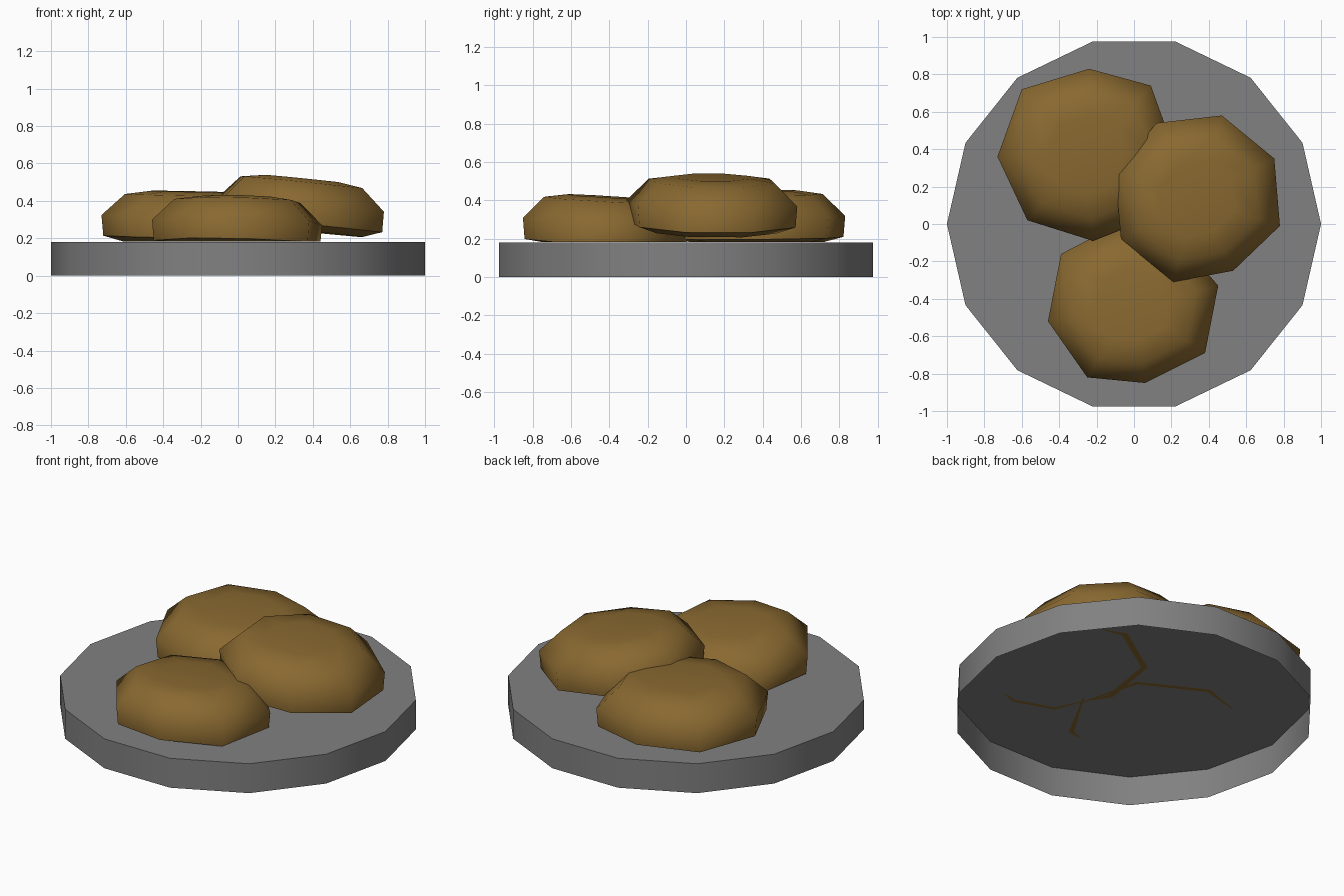
import bpy, bmesh, math
from mathutils import Vector

cube = bpy.data.objects.get("Cube")
if cube:
    bpy.data.objects.remove(cube)


def material(name, color):
    mat = bpy.data.materials.new(name)
    mat.use_nodes = True
    mat.diffuse_color = (*color, 1)
    mat.node_tree.nodes["Principled BSDF"].inputs["Base Color"].default_value = (*color, 1)
    return mat


def finish(bm, name, mat, angle):
    mesh = bpy.data.meshes.new(name)
    bm.to_mesh(mesh)
    bm.free()
    mesh.materials.append(mat)
    obj = bpy.data.objects.new(name, mesh)
    bpy.context.collection.objects.link(obj)
    bpy.ops.object.select_all(action="DESELECT")
    obj.select_set(True)
    bpy.context.view_layer.objects.active = obj
    bpy.ops.object.shade_smooth_by_angle(angle=math.radians(angle))
    return obj


GREY = material("plate grey", (0.22, 0.22, 0.22))
BROWN = material("baked brown", (0.25, 0.14, 0.03))
PLATE_TOP = 0.18

# Plate: fourteen-sided disc with a skirt, open underneath
bm = bmesh.new()
rim = [Vector((math.cos(i * math.tau / 14), math.sin(i * math.tau / 14), 0)) for i in range(14)]
low = [bm.verts.new(p) for p in rim]
high = [bm.verts.new(p + Vector((0, 0, PLATE_TOP))) for p in rim]
bm.faces.new(high)
for i in range(14):
    j = (i + 1) % 14
    bm.faces.new((low[i], low[j], high[j], high[i]))
finish(bm, "plate", GREY, 40)

# Bun cross-section: share of the outline radius, height above the rim's underside
PROFILE = ((0.75, -0.035), (0.98, 0), (1, 0.11), (0.74, 0.225), (0.45, 0.245))


def bun(name, outline, base, slope):
    """Lumpy bun lofted from its outline; slope is the rise per unit of x and y."""
    bm = bmesh.new()
    center = sum((Vector(p) for p in outline), Vector((0, 0))) / len(outline)

    def point(offset, height):
        z = base + height + offset.dot(Vector(slope))
        xy = center + offset
        return bm.verts.new((xy.x, xy.y, max(z, PLATE_TOP + 0.002)))

    rings = [[point((Vector(p) - center) * r, h) for p in outline] for r, h in PROFILE]
    n = len(outline)
    for a, b in zip(rings, rings[1:]):
        for i in range(n):
            j = (i + 1) % n
            bm.faces.new((a[i], a[j], b[j], b[i]))
    bm.faces.new(reversed(rings[0]))
    bm.faces.new(rings[-1])
    return finish(bm, name, BROWN, 62)


# Three buns, outlines counter-clockwise
bun("back_bun", ((0.22, 0.38), (0.09, 0.74), (-0.24, 0.83), (-0.6, 0.72),
                 (-0.73, 0.36), (-0.57, 0.02), (-0.22, -0.09), (0.08, 0.03)),
    0.205, (-0.02, 0.01))
bun("front_bun", ((0.45, -0.33), (0.27, -0.12), (-0.06, 0.01), (-0.39, -0.16),
                  (-0.46, -0.52), (-0.25, -0.82), (0.06, -0.85), (0.38, -0.69)),
    0.175, (-0.02, -0.06))
bun("top_bun", ((0.78, -0.01), (0.75, 0.35), (0.47, 0.58), (0.12, 0.54),
                (-0.1, 0.27), (-0.07, -0.08), (0.21, -0.31), (0.53, -0.25)),
    0.275, (-0.1, -0.01))


# Slivers of bun showing through the plate's underside
def sliver(name, path, width):
    bm = bmesh.new()
    pts = [Vector((x, y, PLATE_TOP - 0.004)) for x, y in path]
    rows = []
    for i, p in enumerate(pts):
        along = pts[min(i + 1, len(pts) - 1)] - pts[max(i - 1, 0)]
        side = Vector((-along.y, along.x, 0)).normalized()
        half = width / 2 if 0 < i < len(pts) - 1 else width / 8
        rows.append((bm.verts.new(p - side * half), bm.verts.new(p + side * half)))
    for a, b in zip(rows, rows[1:]):
        bm.faces.new((a[0], a[1], b[1], b[0]))
    finish(bm, name, BROWN, 30)


sliver("sliver_left", ((0.55, 0.38), (0.42, 0.42), (0.1, 0.21), (0.04, -0.16), (0.11, -0.28)), 0.035)
sliver("sliver_back", ((-0.57, 0.17), (-0.34, 0.24), (0.02, 0.05), (0.12, -0.33)), 0.03)
sliver("sliver_front", ((0.14, -0.27), (-0.05, -0.6), (-0.13, -0.62)), 0.03)
sliver("sliver_corner", ((0.11, -0.28), (0.19, -0.46), (0.42, -0.54), (0.51, -0.51)), 0.025)
